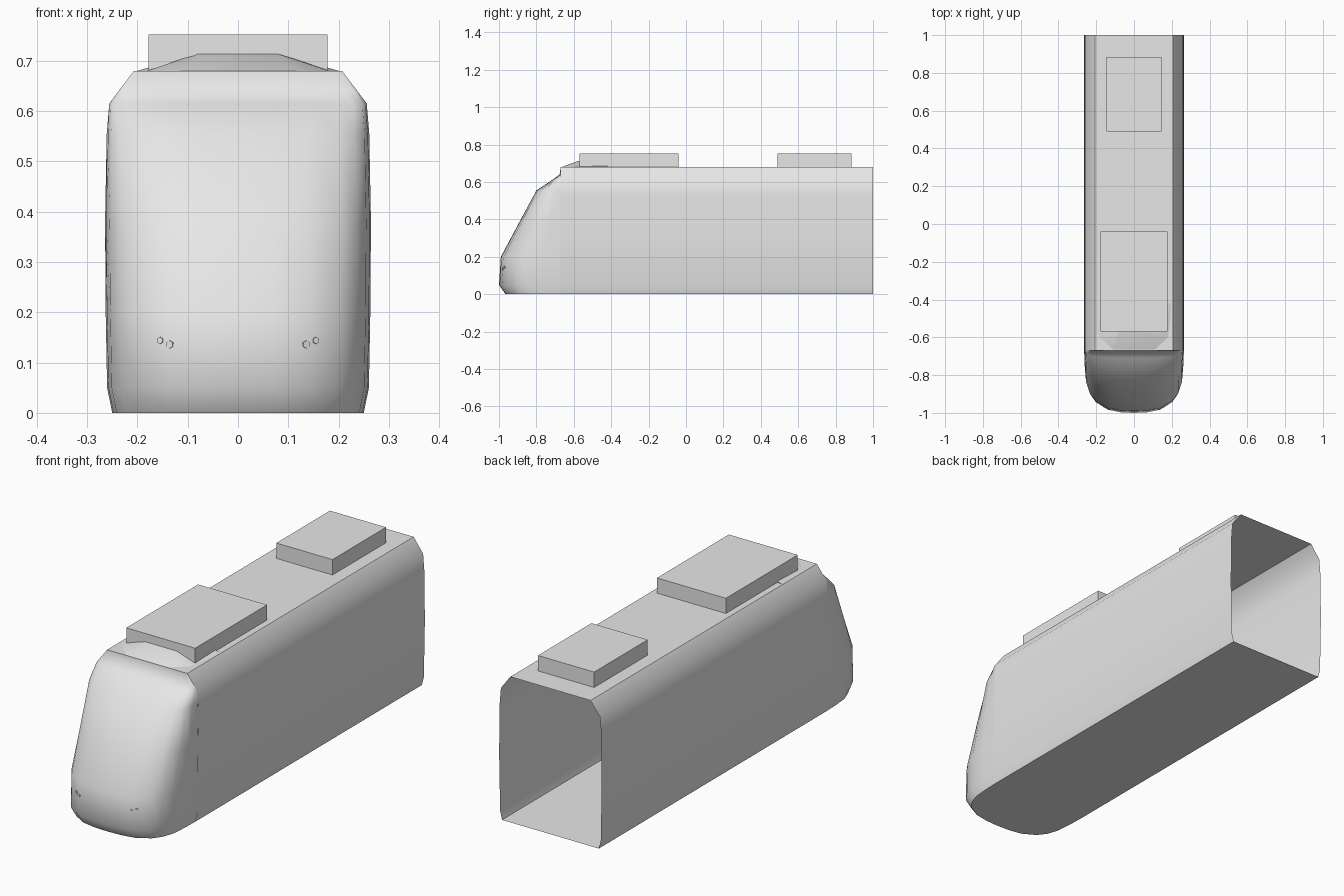
import bpy
import bmesh
import math
from mathutils import Vector

default = bpy.data.objects.get("Cube")
if default:
    bpy.data.objects.remove(default, do_unlink=True)

GREY = (0.8, 0.8, 0.8, 1.0)
paint = bpy.data.materials.new("plain_grey")
paint.use_nodes = True
paint.diffuse_color = GREY
paint.node_tree.nodes["Principled BSDF"].inputs["Base Color"].default_value = GREY


def add_object(name, bm, smooth=None):
    mesh = bpy.data.meshes.new(name)
    bm.to_mesh(mesh)
    bm.free()
    mesh.materials.append(paint)
    obj = bpy.data.objects.new(name, mesh)
    bpy.context.collection.objects.link(obj)
    if smooth:
        bpy.ops.object.select_all(action="DESELECT")
        obj.select_set(True)
        bpy.context.view_layer.objects.active = obj
        bpy.ops.object.shade_smooth_by_angle(angle=math.radians(smooth))
    return obj


def loft(name, rings, closed=False, cap_first=False, cap_last=False, smooth=None):
    bm = bmesh.new()
    rows = [[bm.verts.new(p) for p in ring] for ring in rings]
    count = len(rows[0])
    for a, b in zip(rows, rows[1:]):
        for i in range(count if closed else count - 1):
            j = (i + 1) % count
            bm.faces.new((a[i], b[i], b[j], a[j]))
    if cap_first:
        bm.faces.new(rows[0])
    if cap_last:
        bm.faces.new(rows[-1][::-1])
    return add_object(name, bm, smooth)


def box(name, half_width, y0, y1, z0, z1):
    bm = bmesh.new()
    bmesh.ops.create_cube(bm, size=1)
    bmesh.ops.scale(bm, vec=(2 * half_width, y1 - y0, z1 - z0), verts=bm.verts)
    bmesh.ops.translate(bm, vec=(0, (y0 + y1) / 2, (z0 + z1) / 2), verts=bm.verts)
    return add_object(name, bm)


# Body shell: half section (half width, height), open at the back
SECTION = [(0.25, 0), (0.26, 0.04), (0.265, 0.3), (0.263, 0.53),
           (0.256, 0.615), (0.207, 0.68)]
FRONT = -0.67
outline = SECTION + [(-x, z) for x, z in reversed(SECTION)]
loft("body_shell", [[(x, y, z) for x, z in outline] for y in (FRONT, 1)],
     closed=True, smooth=40)


def half_width(z):
    for (x0, z0), (x1, z1) in zip(SECTION, SECTION[1:]):
        if z <= z1:
            return x0 + (x1 - x0) * (z - z0) / (z1 - z0)
    return SECTION[-1][0]


# Nose: plan curve (width share, depth share) stacked by (height, depth)
PLAN = [(1, 0), (0.99, 0.28), (0.965, 0.52), (0.89, 0.7), (0.775, 0.83),
        (0.53, 0.95), (0.27, 0.99)]
plan = PLAN + [(0, 1)] + [(-u, v) for u, v in reversed(PLAN)]
LEVELS = [(0, 0.295), (0.05, 0.33), (0.2, 0.32), (0.38, 0.224),
          (0.555, 0.13), (0.615, 0.04), (0.64, 0.006), (0.68, 0)]
loft("nose", [[(u * half_width(z), FRONT - v * depth, z) for u, v in plan]
              for z, depth in LEVELS], cap_first=True, smooth=50)

# Roof fairing under the front roof unit
low = [(0.2, -0.42), (0.18, -0.6), (0.11, -0.665)]
high = [(0.085, -0.42), (0.085, -0.56), (0.08, -0.575)]
loft("roof_fairing",
     [[(x, y, z) for x, y in half + [(-x, y) for x, y in reversed(half)]]
      for half, z in ((low, 0.68), (high, 0.713))],
     closed=True, cap_last=True, smooth=40)

# Roof units
box("front_roof_unit", 0.178, -0.57, -0.04, 0.681, 0.752)
box("rear_roof_unit", 0.145, 0.49, 0.885, 0.68, 0.752)

# Small six-sided lamps, two on each side of the nose
for side, label in ((1, "left"), (-1, "right")):
    for name, x, y, z, radius in (("outer", 0.154, -0.968, 0.144, 0.007),
                                  ("inner", 0.135, -0.977, 0.136, 0.008)):
        bm = bmesh.new()
        bmesh.ops.create_cone(bm, cap_ends=True, segments=6, radius1=radius,
                              radius2=radius, depth=0.009)
        lamp = add_object(f"{label}_{name}_lamp", bm)
        lamp.location = (side * x, y, z)
        lamp.rotation_euler = Vector((side * 0.4, -1, 0)).to_track_quat("Z", "Y").to_euler()
